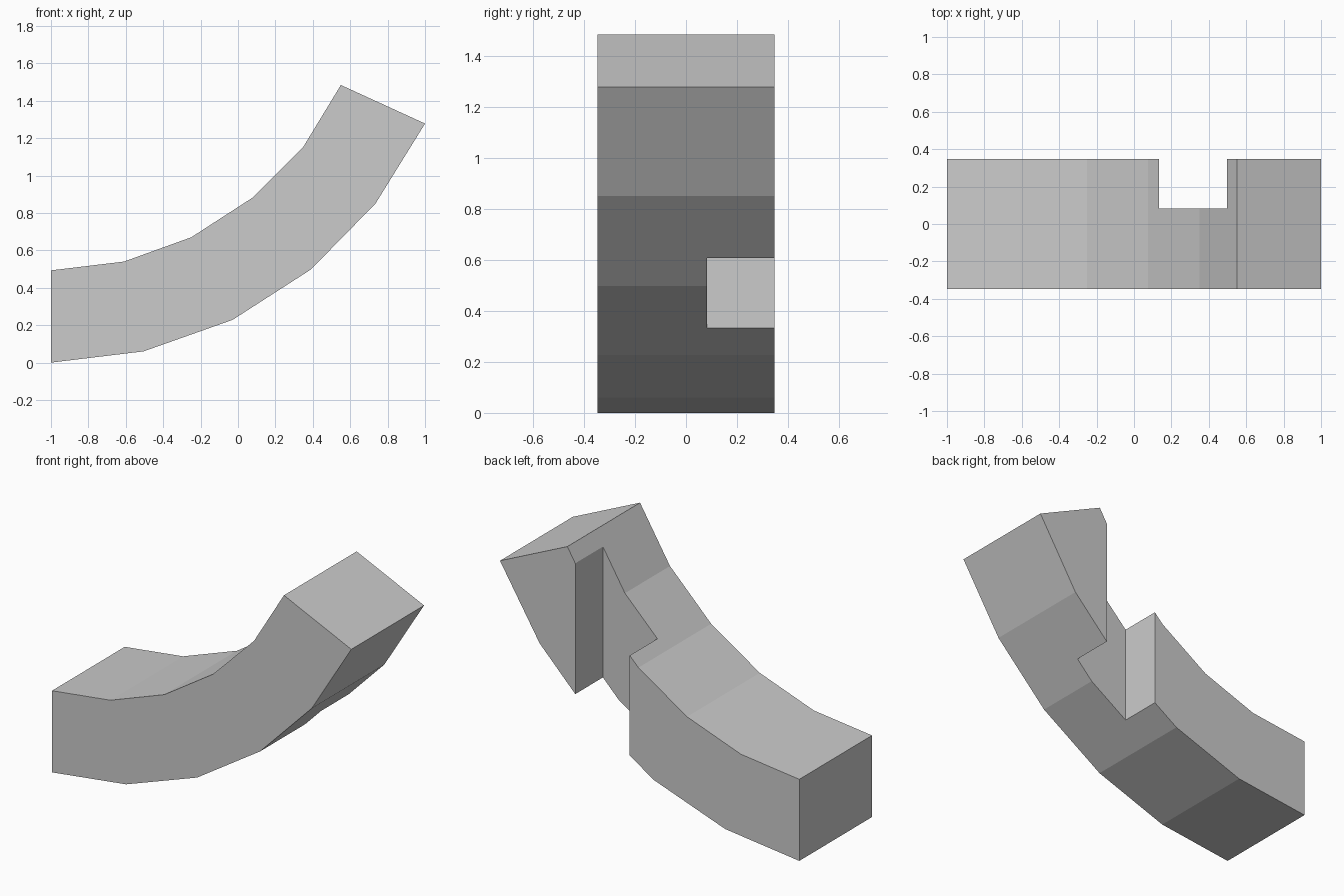
import bpy, bmesh

if "Cube" in bpy.data.objects:
    bpy.data.objects.remove(bpy.data.objects["Cube"])

HALF_DEPTH = 0.347


def extrude_profile(name, points, y0, y1):
    """Prism from an xz outline, running from y0 to y1."""
    bm = bmesh.new()
    face = bm.faces.new([bm.verts.new((x, y0, z)) for x, z in points])
    result = bmesh.ops.extrude_face_region(bm, geom=[face])
    verts = [v for v in result["geom"] if isinstance(v, bmesh.types.BMVert)]
    bmesh.ops.translate(bm, verts=verts, vec=(0, y1 - y0, 0))
    bmesh.ops.recalc_face_normals(bm, faces=bm.faces)
    mesh = bpy.data.meshes.new(name)
    bm.to_mesh(mesh)
    bm.free()
    obj = bpy.data.objects.new(name, mesh)
    bpy.context.collection.objects.link(obj)
    return obj


# Curved beam: upper and lower edges of the faceted arc
upper = [(-1, 0.493), (-0.61, 0.54), (-0.25, 0.67),
         (0.075, 0.88), (0.35, 1.155), (0.55, 1.484)]
lower = [(-1, 0), (-0.505, 0.06), (-0.03, 0.228),
         (0.39, 0.498), (0.735, 0.85), (1, 1.278)]
beam = extrude_profile("curved_beam", upper + lower[::-1], -HALF_DEPTH, HALF_DEPTH)

# Vertical notch through the back edge
cutter = extrude_profile("notch_cutter",
                         [(0.133, -0.5), (0.497, -0.5), (0.497, 2), (0.133, 2)],
                         0.083, 0.6)
cutter.hide_render = True
cutter.hide_viewport = True

notch = beam.modifiers.new("notch", "BOOLEAN")
notch.operation = "DIFFERENCE"
notch.solver = "EXACT"
notch.object = cutter
